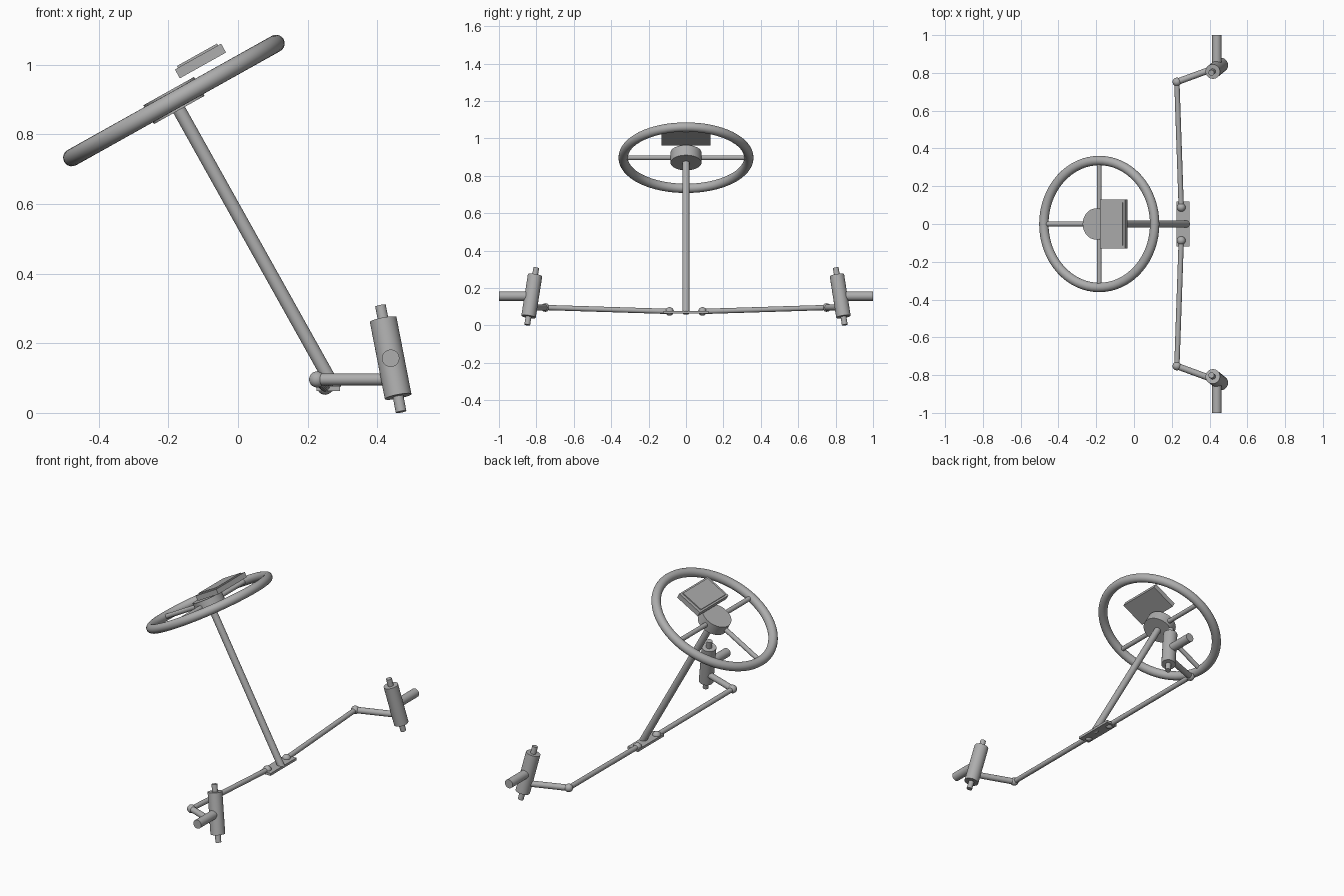
import bpy
import math
from mathutils import Vector, Matrix

cube = bpy.data.objects.get("Cube")
if cube:
    bpy.data.objects.remove(cube, do_unlink=True)

grey = bpy.data.materials.new("plain grey")
grey.use_nodes = True
COLOUR = (0.42, 0.42, 0.42, 1)
grey.diffuse_color = COLOUR
grey.node_tree.nodes["Principled BSDF"].inputs["Base Color"].default_value = COLOUR


def finish(name, smooth=True):
    """Name the active object, colour it and shade it."""
    ob = bpy.context.object
    ob.name = name
    ob.data.materials.append(grey)
    if smooth:
        bpy.ops.object.shade_smooth_by_angle(angle=math.radians(35))
    return ob


def rod(name, start, end, radius, sides=32):
    """Cylinder between two points."""
    a, b = Vector(start), Vector(end)
    bpy.ops.mesh.primitive_cylinder_add(
        vertices=sides, radius=radius, depth=(b - a).length, location=(a + b) / 2,
        rotation=(b - a).to_track_quat('Z', 'Y').to_euler())
    return finish(name)


def ball(name, centre, radius):
    bpy.ops.mesh.primitive_uv_sphere_add(
        segments=24, ring_count=12, radius=radius, location=centre)
    return finish(name)


def box(name, size, frame):
    bpy.ops.mesh.primitive_cube_add(size=1)
    ob = finish(name, smooth=False)
    ob.data.transform(Matrix.Diagonal((*size, 1)))
    ob.matrix_world = frame
    return ob


# Tilted frame of the steering wheel: local z runs up the column
TILT = math.radians(-29.2)
wheel = Matrix.Translation((-0.184, 0, 0.897)) @ Matrix.Rotation(TILT, 4, 'Y')


def on_wheel(x, y, z):
    return wheel @ Vector((x, y, z))


# Steering wheel: rim, hub, three spokes and column
bpy.ops.mesh.primitive_torus_add(
    major_radius=0.336, minor_radius=0.025, major_segments=64, minor_segments=20,
    location=wheel.translation, rotation=(0, TILT, 0))
finish("steering_rim")
rod("steering_hub", on_wheel(0, 0, -0.031), on_wheel(0, 0, 0.031), 0.083, 48)
for label, x, y in (("left", 0, 1), ("right", 0, -1), ("lower", -1, 0)):
    rod(label + "_spoke", on_wheel(0, 0, 0), on_wheel(x * 0.336, y * 0.336, 0), 0.013, 20)
rod("steering_column", on_wheel(0, 0, -0.951), on_wheel(0, 0, 0), 0.019)

# Display: a case with a slightly raised screen
box("display_case", (0.152, 0.262, 0.029), wheel @ Matrix.Translation((0.122, 0, 0.062)))
box("display_screen", (0.132, 0.226, 0.008), wheel @ Matrix.Translation((0.122, 0, 0.0785)))

# Plate at the foot of the column
box("steering_plate", (0.068, 0.238, 0.014), Matrix.Translation((0.259, 0, 0.07)))

# Linkage and wheel knuckle, repeated on both ends
for label, s in (("back", 1), ("front", -1)):
    inner = (0.25, s * 0.088, 0.075)
    outer = (0.227, s * 0.752, 0.096)

    def on_pin(z):
        """Point on the leaning kingpin axis at height z."""
        k = z - 0.157
        return (0.4385 - 0.194 * k, s * (0.8245 - 0.158 * k), z)

    ball(label + "_inner_joint", inner, 0.023)
    ball(label + "_outer_joint", outer, 0.023)
    rod(label + "_tie_rod", inner, outer, 0.014, 20)
    rod(label + "_steering_arm", outer, on_pin(0.096), 0.017, 24)
    rod(label + "_kingpin_sleeve", on_pin(0.047), on_pin(0.268), 0.039)
    rod(label + "_kingpin", on_pin(0.003), on_pin(0.308), 0.0155, 24)
    rod(label + "_spindle", on_pin(0.157), (0.4385, s, 0.157), 0.025)
